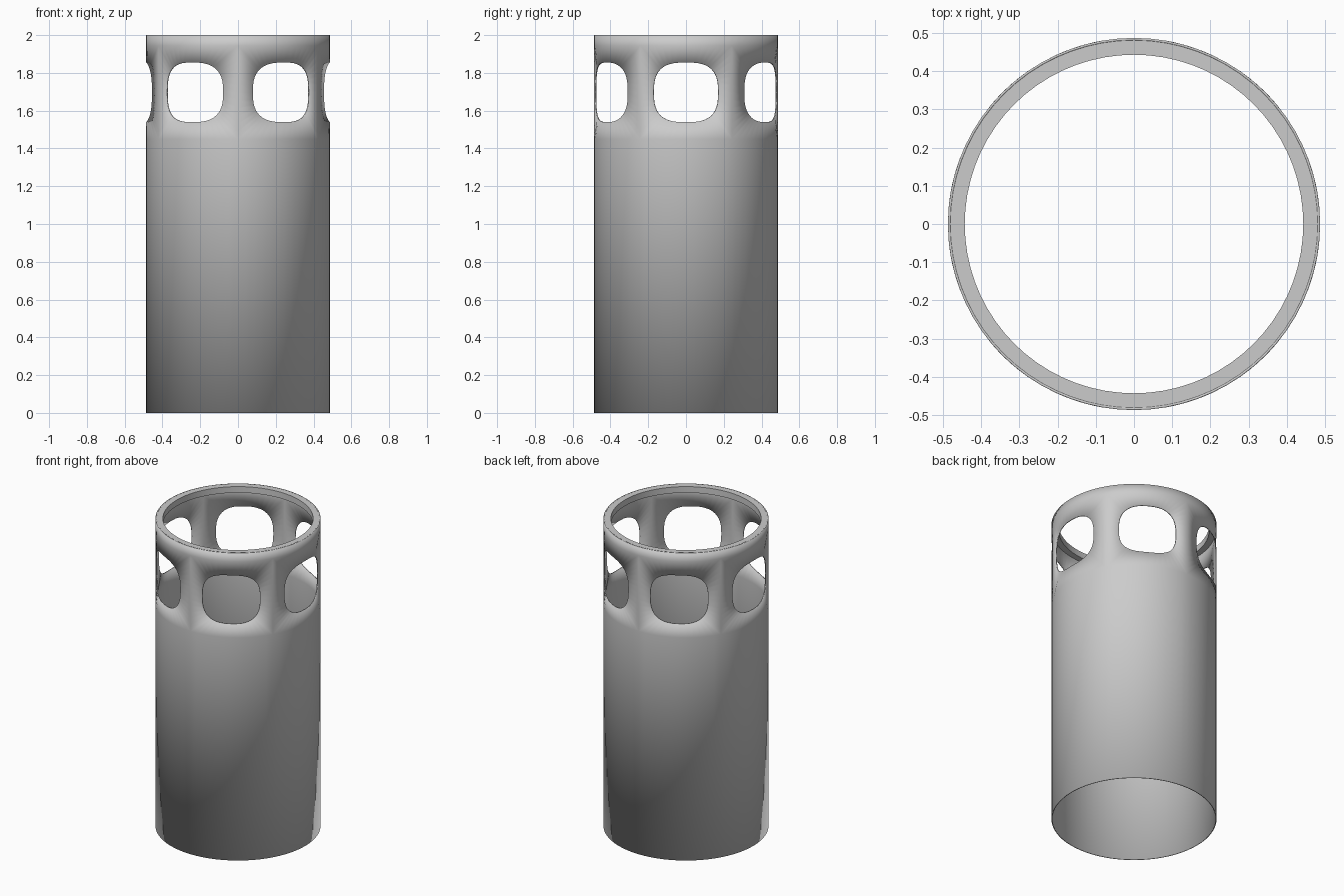
import bpy, bmesh
from math import sin, cos, pi, radians, copysign

if "Cube" in bpy.data.objects:
    bpy.data.objects.remove(bpy.data.objects["Cube"])

RADIUS, LIP_RADIUS, HEIGHT = 0.487, 0.443, 2.0
LIP_DEPTH = 0.04
HOLES, SIDE = 6, 12                    # windows, and points per side of a window panel
PANEL_LOW, PANEL_HIGH = 1.45, 1.944    # height range of the window band
HOLE_Z, HOLE_HALF_Z, HOLE_HALF_ANGLE = 1.697, 0.158, radians(20.7)
COLUMNS = HOLES * SIDE

grey = bpy.data.materials.new("plain grey")
grey.use_nodes = True
grey.diffuse_color = (0.6, 0.6, 0.6, 1)
grey.node_tree.nodes["Principled BSDF"].inputs["Base Color"].default_value = (0.6, 0.6, 0.6, 1)


def on_cylinder(bm, angle, z, r=RADIUS):
    return bm.verts.new((r * cos(angle), r * sin(angle), z))


def finish(bm, name):
    bmesh.ops.remove_doubles(bm, verts=bm.verts, dist=1e-4)
    bmesh.ops.recalc_face_normals(bm, faces=bm.faces)
    mesh = bpy.data.meshes.new(name)
    bm.to_mesh(mesh)
    bm.free()
    mesh.materials.append(grey)
    obj = bpy.data.objects.new(name, mesh)
    bpy.context.collection.objects.link(obj)
    return obj


def smooth(obj):
    bpy.ops.object.select_all(action='DESELECT')
    bpy.context.view_layer.objects.active = obj
    obj.select_set(True)
    bpy.ops.object.shade_smooth_by_angle(angle=radians(35))


def revolve(bm, profile):
    """Spin a list of (radius, height) points around the z axis."""
    rings = [[on_cylinder(bm, 2 * pi * i / COLUMNS, z, r) for i in range(COLUMNS)]
             for r, z in profile]
    for a, b in zip(rings, rings[1:]):
        for i in range(COLUMNS):
            j = (i + 1) % COLUMNS
            bm.faces.new((a[i], a[j], b[j], b[i]))


def rounded(v):
    return copysign(abs(v) ** (2 / 2.8), v)


def window_panel(bm, middle):
    """Wrapped panel with a rounded square opening."""
    half_angle = pi / HOLES
    mid_z, half_z = (PANEL_LOW + PANEL_HIGH) / 2, (PANEL_HIGH - PANEL_LOW) / 2
    steps = [-1 + 2 * k / SIDE for k in range(SIDE)]
    border = ([(t, -1) for t in steps] + [(1, t) for t in steps]
              + [(-t, 1) for t in steps] + [(-1, -t) for t in steps])
    outer, inner = [], []
    for i, (u, v) in enumerate(border):
        turn = 2 * pi * i / len(border) - 3 * pi / 4
        outer.append(on_cylinder(bm, middle + u * half_angle, mid_z + v * half_z))
        inner.append(on_cylinder(bm, middle + rounded(cos(turn)) * HOLE_HALF_ANGLE,
                                 HOLE_Z + rounded(sin(turn)) * HOLE_HALF_Z))
    for i in range(len(border)):
        j = (i + 1) % len(border)
        bm.faces.new((outer[i], outer[j], inner[j], inner[i]))


# Thin tube wall with a band of windows
bm = bmesh.new()
revolve(bm, [(RADIUS, 0), (RADIUS, PANEL_LOW)])
revolve(bm, [(RADIUS, PANEL_HIGH), (RADIUS, HEIGHT)])
for k in range(HOLES):
    window_panel(bm, k * 2 * pi / HOLES)
wall = finish(bm, "tube_wall")
smooth(wall)
shell = wall.modifiers.new("Wall thickness", 'SOLIDIFY')
shell.thickness = 0.006
shell.offset = -1

# Thick inner lip at the top opening
bm = bmesh.new()
seat = RADIUS - 0.001
revolve(bm, [(seat, HEIGHT), (LIP_RADIUS, HEIGHT), (LIP_RADIUS, HEIGHT - LIP_DEPTH),
             (seat, HEIGHT - LIP_DEPTH), (seat, HEIGHT)])
smooth(finish(bm, "top_lip"))
